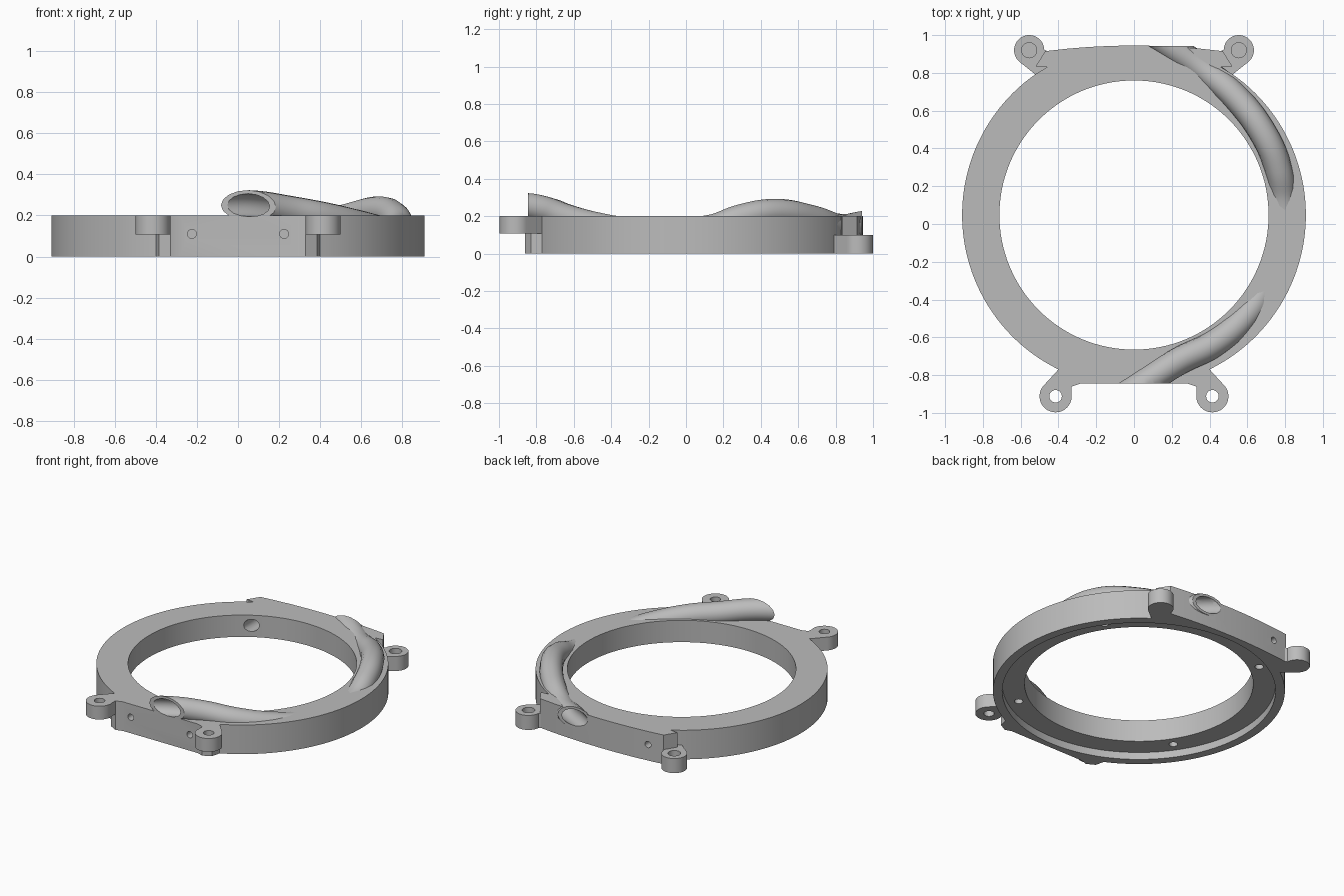
import bpy, bmesh
from math import sin, cos, atan2, pi, radians
from mathutils import Vector, Matrix

cube = bpy.data.objects.get("Cube")
if cube:
    bpy.data.objects.remove(cube)

CY, R_OUT, R_IN = 0.0475, 0.91, 0.7125

grey = bpy.data.materials.new("plain_grey")
grey.use_nodes = True
grey.diffuse_color = (0.5, 0.5, 0.5, 1)
grey.node_tree.nodes["Principled BSDF"].inputs["Base Color"].default_value = (0.5, 0.5, 0.5, 1)


def link(name, mesh):
    ob = bpy.data.objects.new(name, mesh)
    bpy.context.collection.objects.link(ob)
    return ob


def from_bmesh(name, bm):
    bmesh.ops.recalc_face_normals(bm, faces=bm.faces)
    mesh = bpy.data.meshes.new(name)
    bm.to_mesh(mesh)
    bm.free()
    return link(name, mesh)


def prism(name, outline, z0, z1):
    bm = bmesh.new()
    face = bm.faces.new([bm.verts.new((x, y, z0)) for x, y in outline])
    up = bmesh.ops.extrude_face_region(bm, geom=[face])["geom"]
    verts = [v for v in up if isinstance(v, bmesh.types.BMVert)]
    bmesh.ops.translate(bm, verts=verts, vec=(0, 0, z1 - z0))
    return from_bmesh(name, bm)


def rod(name, a, b, r, sides=32):
    a, b = Vector(a), Vector(b)
    bm = bmesh.new()
    turn = (b - a).to_track_quat('Z', 'Y').to_matrix().to_4x4()
    bmesh.ops.create_cone(bm, cap_ends=True, segments=sides, radius1=r, radius2=r,
                          depth=(b - a).length, matrix=Matrix.Translation((a + b) / 2) @ turn)
    return from_bmesh(name, bm)


def tube(name, path, r):
    curve = bpy.data.curves.new(name, 'CURVE')
    curve.dimensions = '3D'
    curve.bevel_depth, curve.bevel_resolution = r, 6
    curve.use_fill_caps = True
    sp = curve.splines.new('BEZIER')
    sp.resolution_u = 8
    sp.bezier_points.add(len(path) - 1)
    for p, co in zip(sp.bezier_points, path):
        p.co = co
        p.handle_left_type = p.handle_right_type = 'AUTO'
    tmp = link(name, curve)
    mesh = bpy.data.meshes.new_from_object(tmp.evaluated_get(bpy.context.evaluated_depsgraph_get()))
    bpy.data.objects.remove(tmp)
    bm = bmesh.new()
    bm.from_mesh(mesh)
    bmesh.ops.remove_doubles(bm, verts=bm.verts, dist=0.0001)
    return from_bmesh(name, bm)


def cut(ob, tools, op='DIFFERENCE'):
    for t in tools:
        m = ob.modifiers.new("cut", 'BOOLEAN')
        m.operation, m.solver, m.object = op, 'EXACT', t
    mesh = bpy.data.meshes.new_from_object(ob.evaluated_get(bpy.context.evaluated_depsgraph_get()))
    ob.modifiers.clear()
    ob.data = mesh


def finish(ob):
    ob.data.materials.clear()
    ob.data.materials.append(grey)
    bpy.ops.object.select_all(action='DESELECT')
    ob.select_set(True)
    bpy.context.view_layer.objects.active = ob
    bpy.ops.object.shade_smooth_by_angle(angle=radians(32))


# Ring outline: front flat, round side, notched tooth, bowed back
a0, a1 = atan2(-0.8175, 0.4), atan2(0.746, 0.52)
half = [(0.285, -0.845), (0.33, -0.86), (0.385, -0.83)]
half += [(R_OUT * cos(a0 + (a1 - a0) * i / 48), CY + R_OUT * sin(a0 + (a1 - a0) * i / 48)) for i in range(49)]
half += [(0.46, 0.83), (0.52, 0.835), (0.47, 0.915)]
half += [(x, 0.945 - 0.136 * x * x) for x in (0.36, 0.24, 0.12)]
outline = half + [(0, 0.945)] + [(-x, y) for x, y in reversed(half)]
ring = prism("ring_body", outline, 0, 0.2)

# Cable pipe running over and through the ring, trimmed flush at both ends
path = [(-0.08, -0.93, 0.25), (0.09, -0.82, 0.248), (0.24, -0.725, 0.225), (0.43, -0.63, 0.19),
        (0.6, -0.48, 0.15), (0.7, -0.33, 0.125), (0.79, -0.1, 0.125), (0.79, 0.13, 0.135),
        (0.765, 0.29, 0.19), (0.69, 0.47, 0.22), (0.53, 0.68, 0.185), (0.36, 0.82, 0.14),
        (0.19, 0.94, 0.155), (0.06, 1.03, 0.17)]
pipe = tube("cable_pipe", path, 0.073)
bore = tube("bore_cutter", path, 0.056)
trim = prism("trim_cutter", [(-1, -0.845), (1, -0.845), (1, 0.942), (-1, 0.942)], -1, 1)

# Openings in the ring: centre, underside recess, screw holes, side holes
cutters = [rod("centre_cutter", (0, CY, -1), (0, CY, 1), R_IN, 128),
           rod("recess_cutter", (0, CY, -0.1), (0, CY, 0.05), 0.852, 128)]
for i in range(4):
    a = radians(34 + 90 * i)
    x, y = 0.78 * cos(a), CY + 0.78 * sin(a)
    cutters.append(rod("screw_cutter", (x, y, 0), (x, y, 0.11), 0.027, 24))
for s in (-1, 1):
    cutters.append(rod("front_cutter", (s * 0.225, -1, 0.11), (s * 0.225, -0.74, 0.11), 0.022, 24))
cutters.append(rod("back_cutter", (-0.36, 1, 0.11), (-0.36, 0.6, 0.11), 0.022, 24))
cutters.append(rod("socket_cutter", (-0.36, 0.78, 0.13), (-0.36, 0.6, 0.13), 0.042, 24))
cut(ring, cutters + [bore])
cut(pipe, [trim], 'INTERSECT')
cut(pipe, [bore])
finish(ring)
finish(pipe)


# Mounting lugs: a round eye and a web joining it to the ring
def lug(name, s, eye, r, hole, web, z0, z1, floor):
    x, y = s * eye[0], eye[1]
    body = rod(name, (x, y, z0), (x, y, z1), r, 48)
    neck = prism("neck_cutter", [(s * px, py) for px, py in web], z0, z1)
    drill = rod("drill_cutter", (x, y, floor), (x, y, 1), hole)
    cut(body, [neck], 'UNION')
    cut(body, [drill])
    finish(body)
    return [neck, drill]


front_web = [(0.38, -0.75), (0.4, -0.77), (0.478, -0.855), (0.415, -0.912), (0.332, -0.912), (0.33, -0.8)]
back_web = [(0.44, 0.8), (0.52, 0.79), (0.602, 0.855), (0.555, 0.92), (0.48, 0.925), (0.45, 0.91)]
for side, s in (("right", -1), ("left", 1)):
    cutters += lug("front_lug_" + side, s, (0.415, -0.912), 0.085, 0.033, front_web, 0.108, 0.2, -1)
    cutters += lug("back_lug_" + side, s, (0.555, 0.92), 0.08, 0.04, back_web, 0, 0.1, 0.02)

for c in cutters + [bore, trim]:
    bpy.data.objects.remove(c)
